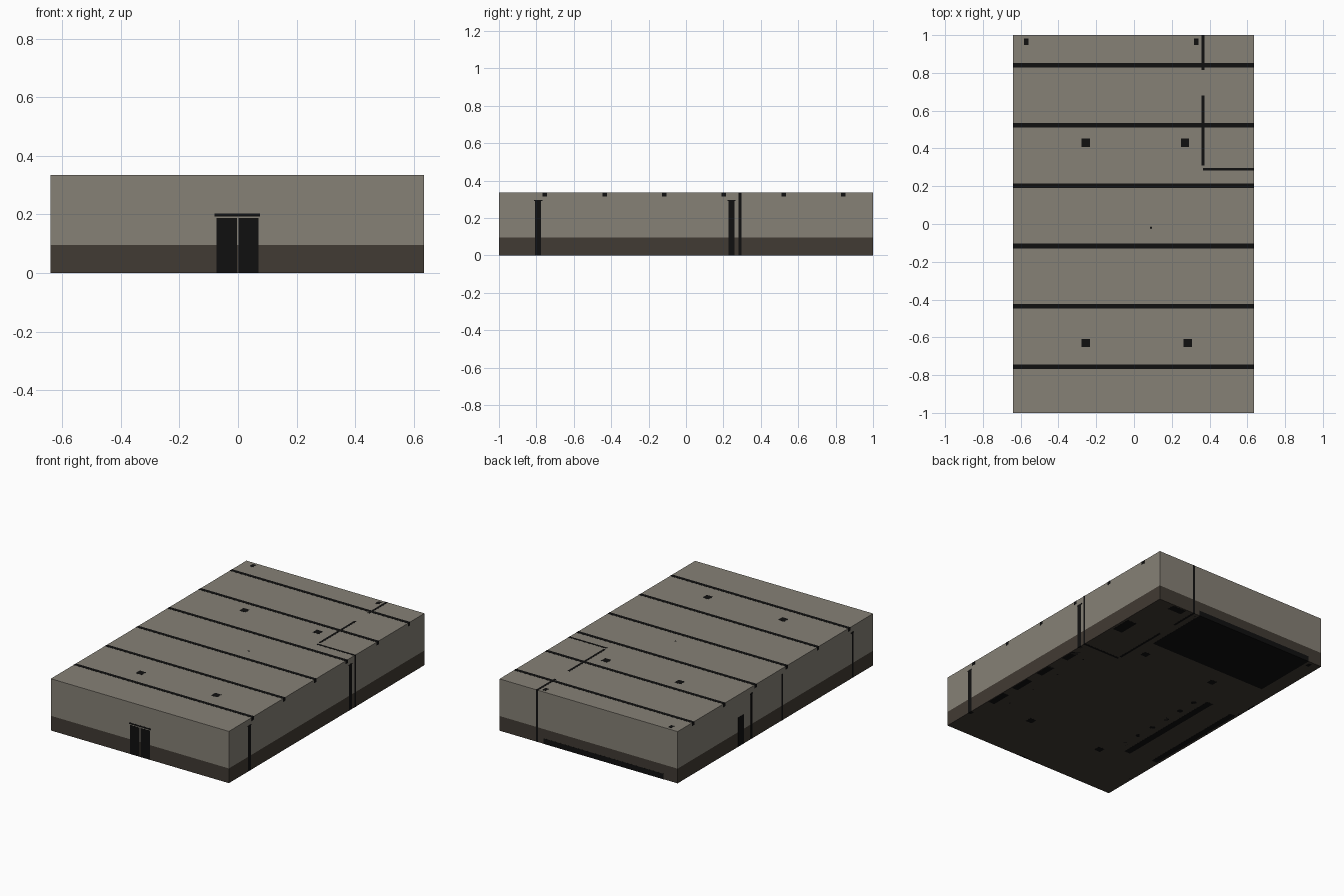
import bpy, bmesh, math

if "Cube" in bpy.data.objects:
    bpy.data.objects.remove(bpy.data.objects["Cube"])

X0, X1, Y0, Y1, H = -0.64, 0.635, -1.0, 1.0, 0.335
DADO = 0.095      # height of the dark lower wall
E = 0.0006        # how far embedded parts show through the shell


def material(name, rgb):
    m = bpy.data.materials.new(name)
    m.diffuse_color = (*rgb, 1)
    m.use_nodes = True
    m.node_tree.nodes["Principled BSDF"].inputs["Base Color"].default_value = m.diffuse_color
    return m


PLASTER = material("warm grey plaster", (0.238, 0.218, 0.182))
BROWN = material("dark brown", (0.053, 0.043, 0.033))
BLACK = material("black", (0.005, 0.005, 0.005))


def finish(name, bm, *mats):
    mesh = bpy.data.meshes.new(name)
    bm.to_mesh(mesh)
    bm.free()
    for m in mats:
        mesh.materials.append(m)
    ob = bpy.data.objects.new(name, mesh)
    bpy.context.collection.objects.link(ob)
    return ob


def box(name, x, y, z, mat=BLACK):
    """Box given by its (low, high) range on each axis."""
    bm = bmesh.new()
    bmesh.ops.create_cube(bm, size=1)
    for v in bm.verts:
        v.co = [r[0] if c < 0 else r[1] for c, r in zip(v.co, (x, y, z))]
    return finish(name, bm, mat)


def rod(name, x, y, z0, z1, r, sides=12, r2=None):
    bm = bmesh.new()
    bmesh.ops.create_cone(bm, cap_ends=True, segments=sides, radius1=r,
                          radius2=r if r2 is None else r2, depth=z1 - z0)
    bmesh.ops.translate(bm, vec=(x, y, (z0 + z1) / 2), verts=bm.verts)
    return finish(name, bm, BLACK)


# Room shell: floor, dark lower wall, plaster upper wall and ceiling
bm = bmesh.new()
bmesh.ops.create_cube(bm, size=1)
for v in bm.verts:
    v.co = (X0 if v.co.x < 0 else X1, Y0 if v.co.y < 0 else Y1, 0 if v.co.z < 0 else H)
bmesh.ops.bisect_plane(bm, geom=bm.verts[:] + bm.edges[:] + bm.faces[:],
                       plane_co=(0, 0, DADO), plane_no=(0, 0, 1))
for f in bm.faces:
    f.material_index = 1 if f.calc_center_median().z < DADO else 0
finish("room_shell", bm, PLASTER, BROWN)

# Ceiling beams
for i in range(6):
    y = -0.755 + i * 0.3193
    box("ceiling_beam", (X0 - E, X1 + E), (y - 0.012, y + 0.012), (0.314, H + E))

# Columns and stage posts
for x, y in ((-0.255, 0.43), (0.27, 0.43), (-0.255, -0.63), (0.285, -0.63)):
    box("column", (x - 0.022, x + 0.022), (y - 0.022, y + 0.022), (-E, H + E))
for x in (-0.57, 0.33):
    box("stage_post", (x - 0.012, x + 0.012), (0.948, 0.982), (0, H + E))

# Stage at the back
box("stage", (-0.54, 0.32), (0.56, Y1 + E), (-E, 0.035))

# Partition walls of the back room
for y in ((0.31, 0.68), (0.815, Y1 + E)):
    box("partition_side", (0.358, 0.373), y, (-E, H + E))
box("partition_front", (0.365, X1 + E), (0.282, 0.297), (-E, H + E))

# Double entrance door
for x in ((-0.073, -0.004), (0.002, 0.07)):
    box("entrance_door", x, (Y0 - E, Y0 + 0.012), (0, 0.188))
box("entrance_lintel", (-0.08, 0.076), (Y0 - E, Y0 + 0.015), (0.193, 0.203))

# Wall pilasters with caps
for wall, inner in ((X0 - E, X0 + 0.02), (X1 + E, X1 - 0.02)):
    x = (min(wall, inner), max(wall, inner))
    for y in (-0.79, 0.243):
        w = 0.016 if wall > 0 else 0.009
        box("pilaster", x, (y - w, y + w), (0, 0.29))
        box("pilaster_cap", x, (y - w - 0.006, y + w + 0.006), (0.29, 0.297))
box("left_wall_post", (X0 - E, X0 + 0.02), (-0.079, -0.061), (0, 0.3))

# Side door on the left wall
box("side_door", (X0 - E, X0 + 0.012), (0.32, 0.38), (0, 0.19))

# Bar counter with top, back cabinet and bottle shelves
box("bar_counter", (-0.43, -0.385), (-0.55, 0.23), (-E, 0.1))
box("bar_top", (-0.445, -0.37), (-0.56, 0.24), (0.1, 0.108))
box("back_cabinet", (-0.625, -0.585), (-0.53, 0.21), (-E, 0.09))
for z in (0.14, 0.18, 0.22):
    box("bottle_shelf", (X0 + 0.002, -0.6), (-0.5, 0.19), (z, z + 0.005))

# Bar stools
for i in range(6):
    y = -0.48 + i * 0.13
    rod("stool_base", -0.33, y, 0, 0.004, 0.018)
    rod("stool_leg", -0.33, y, 0.004, 0.066, 0.004, 8)
    rod("stool_seat", -0.33, y, 0.066, 0.075, 0.02)

# Tables with benches along the right wall
for y in (-0.55, -0.33, -0.1, 0.14):
    rod("table_leg", 0.52, y, 0, 0.07, 0.006, 8)
    box("table_top", (0.475, 0.565), (y - 0.05, y + 0.05), (0.07, 0.077))
    box("bench_seat", (0.585, 0.63), (y - 0.07, y + 0.07), (0, 0.04))
    box("bench_back", (0.615, 0.63), (y - 0.07, y + 0.07), (0.04, 0.085))

# Back room furniture
box("back_room_sofa", (0.42, 0.52), (0.94, 0.99), (-E, 0.045))
box("back_room_sofa_back", (0.42, 0.52), (0.975, 0.99), (0.045, 0.085))
box("back_room_cabinet", (0.55, 0.62), (0.54, 0.68), (-E, 0.08))

# Hanging lamp
rod("lamp_cord", 0.09, -0.02, 0.27, H + E, 0.006, 8)
rod("lamp_shade", 0.09, -0.02, 0.245, 0.27, 0.025, 12, 0.008)
